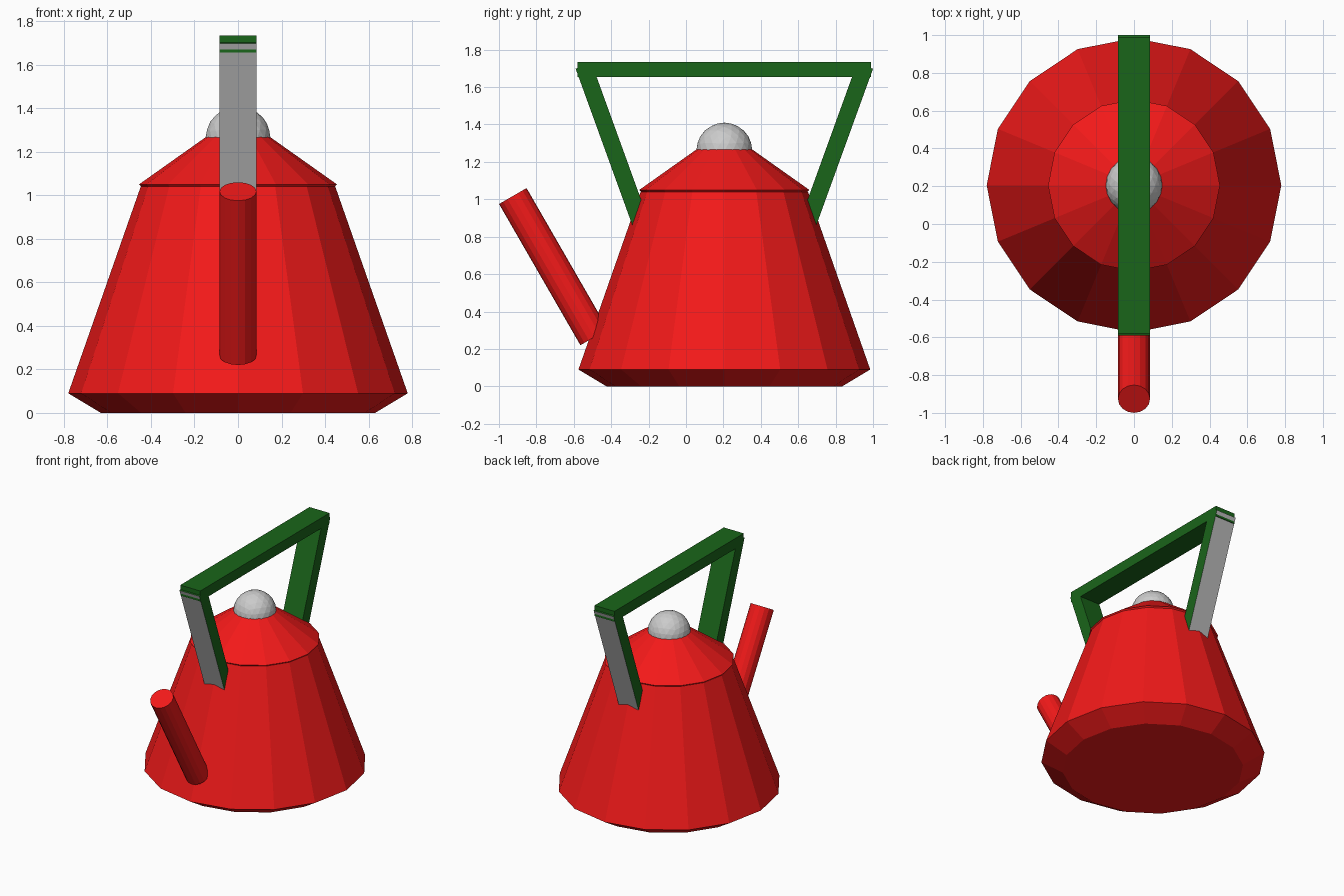
import bpy, bmesh, math
from mathutils import Vector, Matrix

if "Cube" in bpy.data.objects:
    bpy.data.objects.remove(bpy.data.objects["Cube"])

CY = 0.205   # y of the kettle axis


def material(name, rgb):
    m = bpy.data.materials.new(name)
    m.diffuse_color = (*rgb, 1)
    m.use_nodes = True
    m.node_tree.nodes["Principled BSDF"].inputs["Base Color"].default_value = m.diffuse_color
    return m


red = material("red_enamel", (0.9, 0.01, 0.01))
green = material("green_grip", (0.01, 0.13, 0.01))


def finish(name, bm, *mats):
    bmesh.ops.recalc_face_normals(bm, faces=bm.faces[:])
    me = bpy.data.meshes.new(name)
    bm.to_mesh(me)
    bm.free()
    for m in mats:
        me.materials.append(m)
    ob = bpy.data.objects.new(name, me)
    bpy.context.collection.objects.link(ob)
    return ob


def lathe(name, profile, mat, n=16):
    bm = bmesh.new()
    rings = []
    for r, z in profile:
        angles = [2 * math.pi * i / n for i in range(n)]
        rings.append([bm.verts.new((r * math.cos(a), CY + r * math.sin(a), z)) for a in angles])
    for a, b in zip(rings, rings[1:]):
        for i in range(n):
            j = (i + 1) % n
            bm.faces.new((a[i], a[j], b[j], b[i]))
    bm.faces.new(rings[0])
    bm.faces.new(rings[-1])
    return finish(name, bm, mat)


# extrude a y-z outline across x
def slab(name, outline, half_x, *mats, grey_edge=None):
    bm = bmesh.new()
    left = [bm.verts.new((-half_x, y, z)) for y, z in outline]
    right = [bm.verts.new((half_x, y, z)) for y, z in outline]
    bm.faces.new(left)
    bm.faces.new(right)
    n = len(outline)
    for i in range(n):
        j = (i + 1) % n
        f = bm.faces.new((left[i], left[j], right[j], right[i]))
        if i == grey_edge:
            f.material_index = 1
    return finish(name, bm, *mats)


# Body and lid
lathe("body", [(0.63, 0), (0.78, 0.09), (0.447, 1.04)], red)
lathe("lid", [(0.44, 1.035), (0.455, 1.05), (0.147, 1.268)], red)

# Lid knob
bm = bmesh.new()
bmesh.ops.create_icosphere(bm, subdivisions=3, radius=0.15,
                           matrix=Matrix.Translation((0, CY, 1.26)))
finish("lid_knob", bm)

# Spout
low, tip = Vector((0, -0.491, 0.2625)), Vector((0, -0.926, 1.0175))
axis = tip - low
bm = bmesh.new()
bmesh.ops.create_cone(bm, cap_ends=True, segments=16, radius1=0.085, radius2=0.085,
                      depth=axis.length,
                      matrix=Matrix.Translation((low + tip) / 2)
                      @ axis.to_track_quat('Z', 'Y').to_matrix().to_4x4())
finish("spout", bm, red)

# Handle: top bar and two leaning legs with grey outer faces
slab("handle_bar", [(CY - 0.785, 1.655), (CY + 0.785, 1.655),
                    (CY + 0.785, 1.735), (CY - 0.785, 1.735)], 0.085, green)
leg = [(0.795, 1.698), (0.475, 0.815), (0.39, 0.846), (0.71, 1.729)]
grey = material("grey_backing", (0.5, 0.5, 0.5))
for name, s in (("handle_leg_front", -1), ("handle_leg_back", 1)):
    slab(name, [(CY + s * y, z) for y, z in leg], 0.085, green, grey, grey_edge=0)
